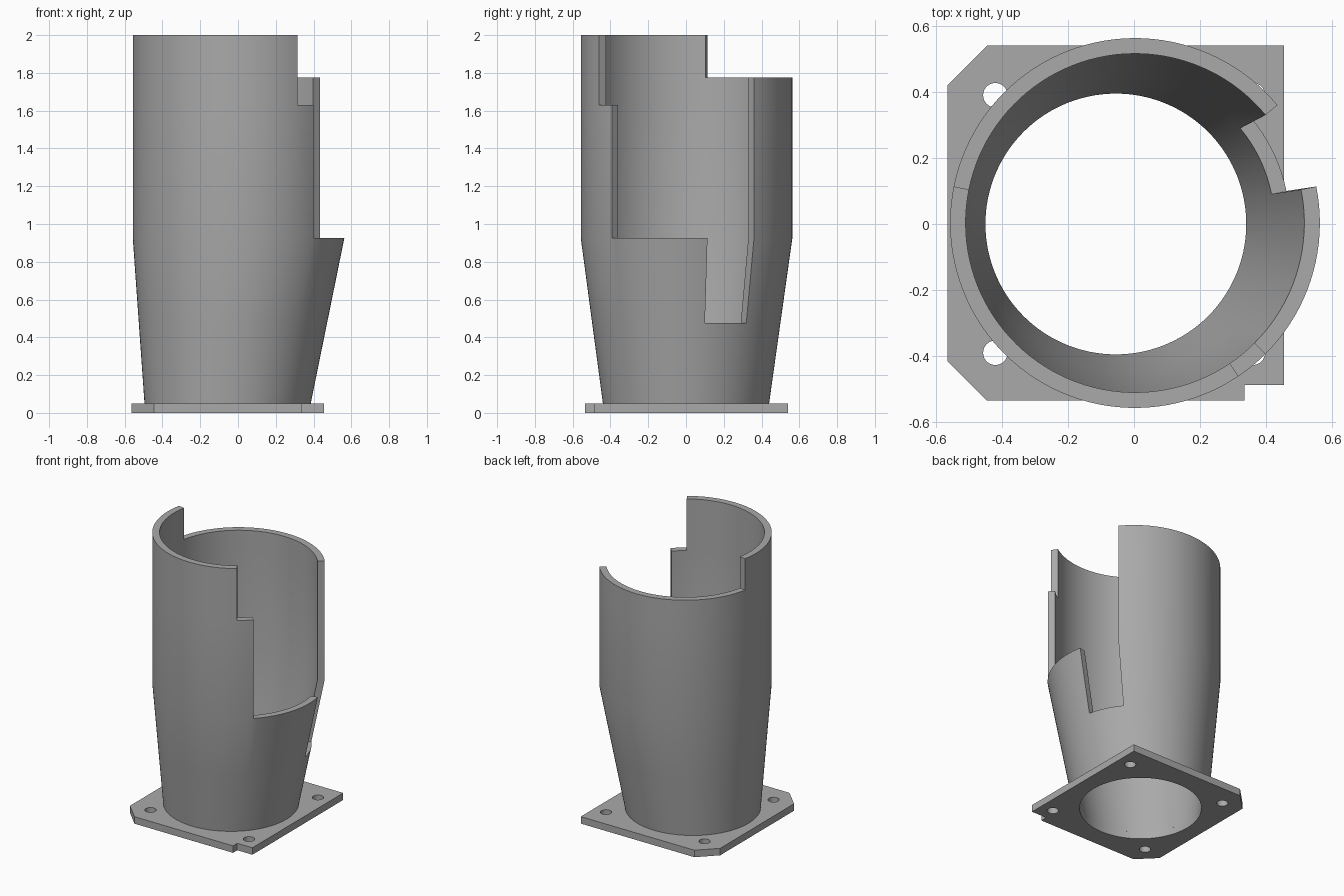
import bpy, bmesh
from math import radians, cos, sin, pi

cube = bpy.data.objects.get("Cube")
if cube:
    bpy.data.objects.remove(cube, do_unlink=True)

grey = bpy.data.materials.new("plain grey")
grey.use_nodes = True
grey.diffuse_color = (0.4, 0.4, 0.4, 1)
grey.node_tree.nodes["Principled BSDF"].inputs["Base Color"].default_value = (0.4, 0.4, 0.4, 1)

PLATE_TOP, TAPER_TOP = 0.05, 0.925
BASE_X, TOP_X = -0.055, 0.003
BASE_RADII, TOP_RADII = (0.395, 0.44), (0.513, 0.56)   # inner, outer


def finish(bm, name):
    bmesh.ops.recalc_face_normals(bm, faces=bm.faces)
    mesh = bpy.data.meshes.new(name)
    bm.to_mesh(mesh)
    bm.free()
    mesh.materials.append(grey)
    obj = bpy.data.objects.new(name, mesh)
    bpy.context.collection.objects.link(obj)
    bpy.ops.object.select_all(action="DESELECT")
    obj.select_set(True)
    bpy.context.view_layer.objects.active = obj
    bpy.ops.object.shade_smooth_by_angle(angle=radians(25))
    return obj


# Mounting plate: notched outline with a bore and four screw holes
def circle(cx, cy, r, n):
    return [(cx + r * cos(2 * pi * i / n), cy + r * sin(2 * pi * i / n)) for i in range(n)]


outline = [(-0.565, -0.415), (-0.445, -0.535), (0.335, -0.535), (0.335, -0.487),
           (0.455, -0.487), (0.455, 0.54), (-0.445, 0.54), (-0.565, 0.42)]
loops = [outline, circle(BASE_X, 0.0, BASE_RADII[0], 120)]
loops += [circle(x, y, 0.037, 32) for x in (-0.42, 0.36) for y in (-0.39, 0.39)]

bm = bmesh.new()
edges = []
for loop in loops:
    verts = [bm.verts.new((x, y, 0)) for x, y in loop]
    edges += [bm.edges.new((verts[i - 1], verts[i])) for i in range(len(verts))]
bmesh.ops.triangle_fill(bm, edges=edges, use_beauty=True, use_dissolve=False)
ext = bmesh.ops.extrude_face_region(bm, geom=bm.faces[:], use_keep_orig=True)
for v in ext["geom"]:
    if isinstance(v, bmesh.types.BMVert):
        v.co.z = PLATE_TOP
finish(bm, "mounting_plate")

# Tube: tapered wall whose rim height steps around the circumference
sectors = [(-56, -45, 1.63), (-45, 11.4, 0.925), (11.4, 39.6, 0.475),
           (39.6, 168.6, 1.775), (168.6, 304, 2.0)]       # start, end, rim height
levels = [PLATE_TOP, 0.475, TAPER_TOP, 1.63, 1.775, 2.0]

columns = []                                              # angle, rim height
for start, end, rim in sectors:
    steps = max(1, round((end - start) / 3))
    columns += [(radians(start + (end - start) * i / steps), rim) for i in range(steps)]
count = len(columns)

bm = bmesh.new()
cache = {}


def point(col, row, side):
    key = (col % count, row, side)
    if key not in cache:
        a, z = columns[key[0]][0], levels[row]
        t = min(1, (z - PLATE_TOP) / (TAPER_TOP - PLATE_TOP))
        r = BASE_RADII[side] + t * (TOP_RADII[side] - BASE_RADII[side])
        cx = BASE_X + t * (TOP_X - BASE_X)
        cache[key] = bm.verts.new((cx + r * cos(a), 0.003 * t + r * sin(a), z))
    return cache[key]


def solid(col, row):
    return 0 <= row < len(levels) - 1 and levels[row + 1] <= columns[col % count][1] + 1e-4


def quad(*keys):
    bm.faces.new([point(*k) for k in keys])


for c in range(count):
    for r in range(len(levels) - 1):
        if not solid(c, r):
            continue
        for s in (0, 1):                                  # inner and outer skin
            quad((c, r, s), (c + 1, r, s), (c + 1, r + 1, s), (c, r + 1, s))
        for k, neighbour in ((c, c - 1), (c + 1, c + 1)):  # side edges of the openings
            if not solid(neighbour, r):
                quad((k, r, 0), (k, r, 1), (k, r + 1, 1), (k, r + 1, 0))
        for k, neighbour in ((r, r - 1), (r + 1, r + 1)):  # foot and rim
            if not solid(c, neighbour):
                quad((c, k, 0), (c + 1, k, 0), (c + 1, k, 1), (c, k, 1))
finish(bm, "stepped_tube")
